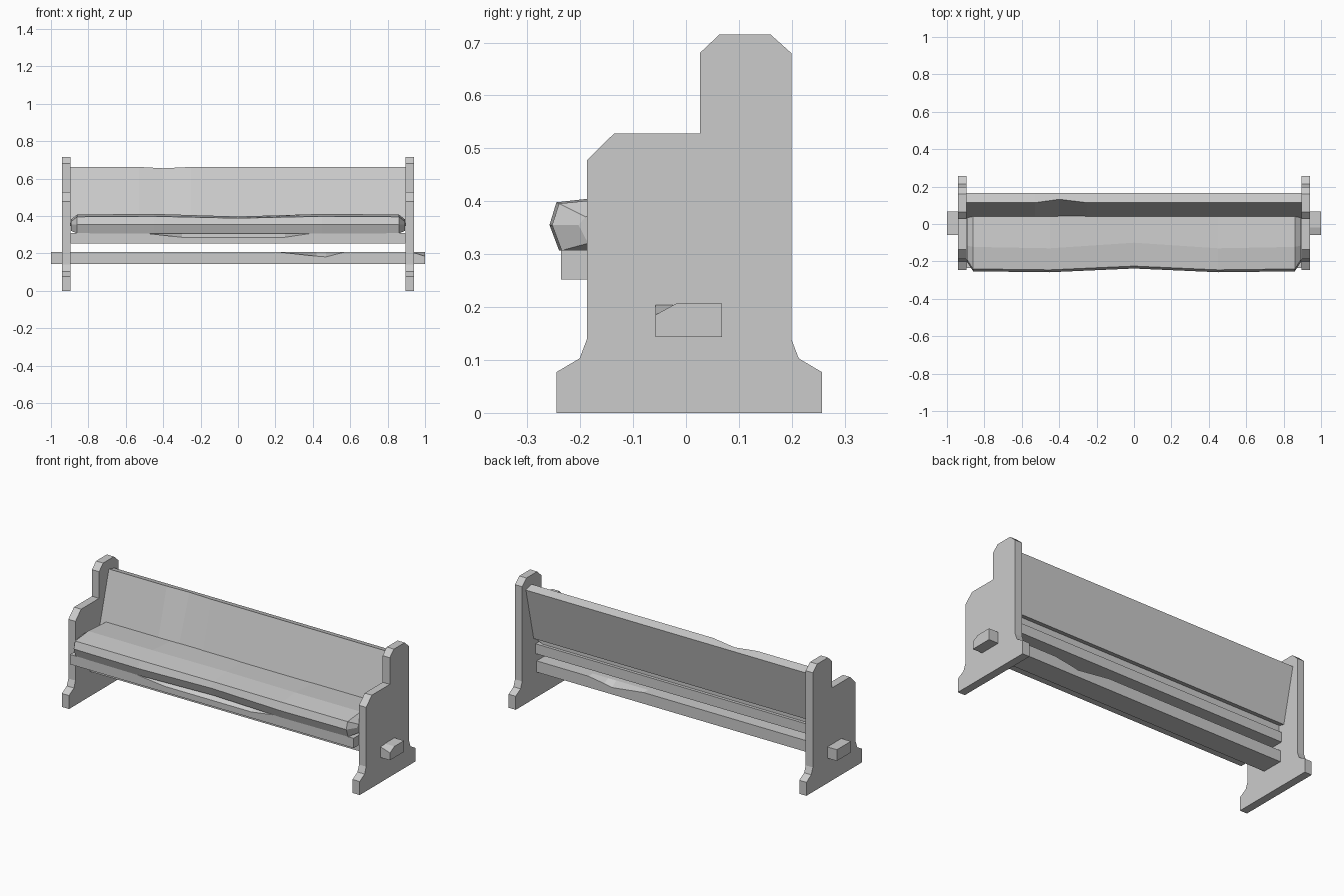
import bpy

if "Cube" in bpy.data.objects:
    bpy.data.objects.remove(bpy.data.objects["Cube"])

grey = bpy.data.materials.new("plain_grey")
grey.use_nodes = True
COLOUR = (0.6, 0.6, 0.6, 1)
grey.diffuse_color = COLOUR
grey.node_tree.nodes["Principled BSDF"].inputs["Base Color"].default_value = COLOUR

INNER, OUTER = 0.895, 0.94


def loft(name, sections):
    """Skin a closed solid through (x, [(y, z), ...]) cross-sections."""
    n = len(sections[0][1])
    verts = [(x, y, z) for x, profile in sections for y, z in profile]
    faces = [tuple(reversed(range(n))),
             tuple(range(len(verts) - n, len(verts)))]
    for s in range(len(sections) - 1):
        a, b = s * n, (s + 1) * n
        for i in range(n):
            j = (i + 1) % n
            faces.append((a + i, a + j, b + j, b + i))
    mesh = bpy.data.meshes.new(name)
    mesh.from_pydata(verts, [], faces)
    mesh.materials.append(grey)
    obj = bpy.data.objects.new(name, mesh)
    bpy.context.collection.objects.link(obj)
    return obj


def beam(front, back, low, high, front_cut=0.0, back_cut=0.0, depth=0.03):
    """Rectangular section whose top edges can be chipped away."""
    return [(front, low), (back, low),
            (back, high - back_cut), (back - depth, high),
            (front + depth, high), (front, high - front_cut)]


# Stepped end panels with spreading feet
panel = [(-0.245, 0), (0.257, 0), (0.257, 0.077), (0.213, 0.103),
         (0.199, 0.14), (0.199, 0.68), (0.16, 0.715), (0.063, 0.715),
         (0.026, 0.68), (0.026, 0.528), (-0.136, 0.528), (-0.187, 0.478),
         (-0.187, 0.14), (-0.201, 0.103), (-0.245, 0.077)]
loft("right_end_panel", [(-OUTER, panel), (-INNER, panel)])
loft("left_end_panel", [(INNER, panel), (OUTER, panel)])

# Stretcher passing through both panels, with worn edges
cuts = [(-1, 0, 0), (0.22, 0, 0), (0.42, 0.022, 0.025), (0.47, 0.026, 0.015),
        (0.57, 0, 0), (0.93, 0, 0), (1, 0.022, 0)]
loft("stretcher", [(x, beam(-0.058, 0.068, 0.143, 0.207, f, b, 0.04))
                   for x, f, b in cuts])

# Support under the seat, chipped along its front top edge
cuts = [(-INNER, 0), (-0.5, 0), (-0.3, 0.022), (0.25, 0.022), (0.4, 0), (INNER, 0)]
loft("seat_support", [(x, beam(-0.236, 0.077, 0.252, 0.308, f))
                      for x, f in cuts])


# Worn wooden seat with a wavy top and bevelled ends
def seat_section(wave, end=0.0):
    return [(0.06, 0.307 + end * 0.3), (0.06, 0.396 - end * 0.5),
            (-0.1 - wave * 1.5, 0.397 + wave * 0.7 - end * 0.5),
            (-0.225 - wave + end, 0.388 + wave * 0.5 - end * 0.5),
            (-0.238 - wave + end, 0.355),
            (-0.22 - wave + end, 0.307 + end * 0.3)]


waves = [(-0.893, 0.01, 0.045), (-0.86, 0.015, 0), (-0.45, 0.02, 0), (0, 0, 0),
         (0.45, 0.02, 0), (0.86, 0.015, 0), (0.893, 0.01, 0.045)]
loft("seat", [(x, list(reversed(seat_section(w, e)))) for x, w, e in waves])


# Leaning backrest with a nick in its top front edge
def back_section(nick):
    return [(0.03, 0.362), (0.095, 0.345), (0.165, 0.648),
            (0.114 + nick, 0.662 - nick * 0.4)]


loft("backrest", [(x, back_section(n)) for x, n in
                  [(-INNER, 0), (-0.53, 0), (-0.4, 0.018), (-0.25, 0), (INNER, 0)]])
